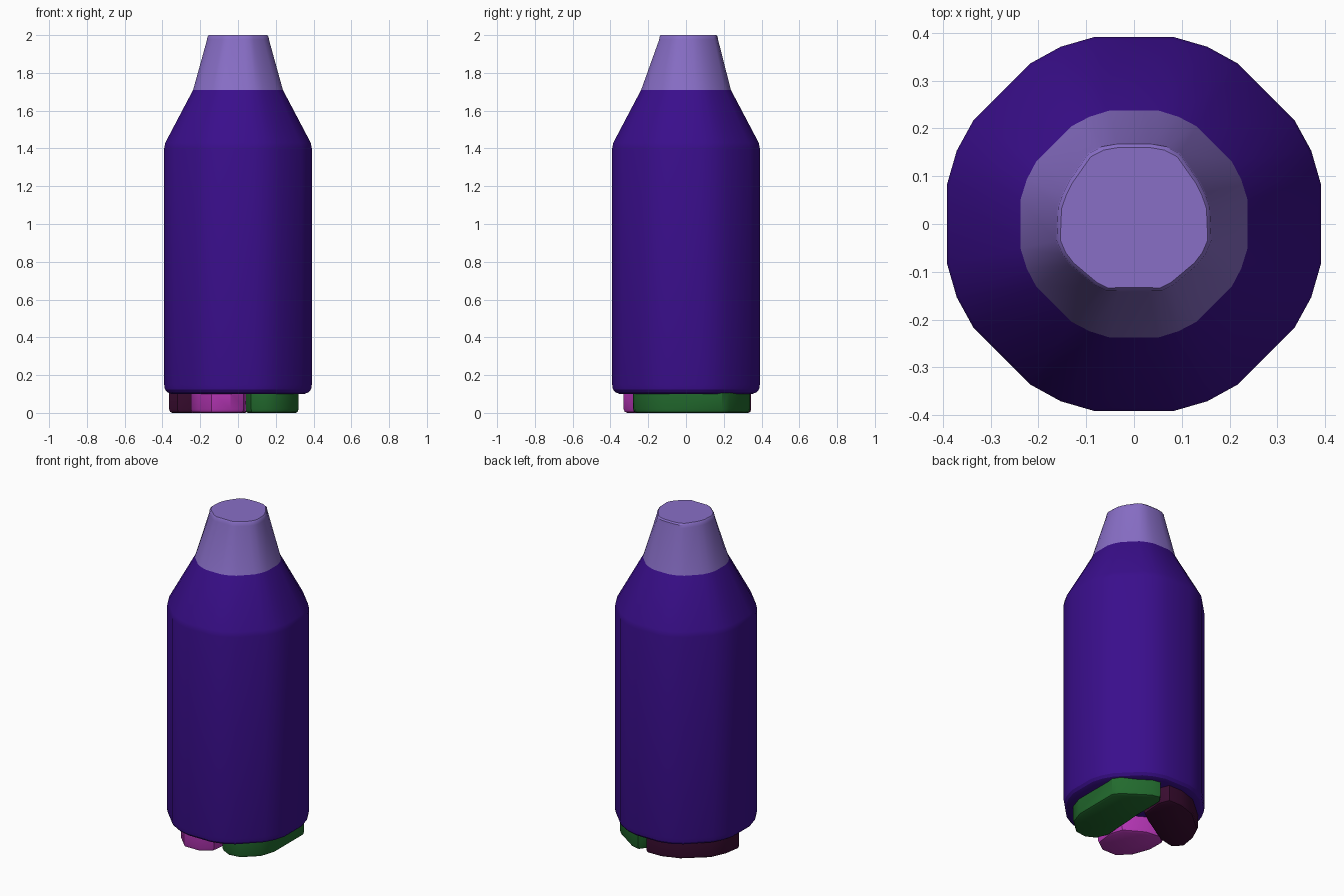
import bpy, bmesh, math
from mathutils import Vector

cube = bpy.data.objects.get("Cube")
if cube:
    bpy.data.objects.remove(cube, do_unlink=True)


def material(name, rgb):
    m = bpy.data.materials.new(name)
    m.use_nodes = True
    m.diffuse_color = (*rgb, 1)
    bsdf = m.node_tree.nodes["Principled BSDF"]
    bsdf.inputs["Base Color"].default_value = (*rgb, 1)
    bsdf.inputs["Roughness"].default_value = 0.6
    return m


INDIGO = material("indigo", (0.042, 0.0044, 0.262))
LAVENDER = material("lavender", (0.246, 0.156, 0.565))
GREEN = material("green", (0.016, 0.145, 0.027))
MAGENTA = material("magenta", (0.485, 0.038, 0.485))
PLUM = material("dark plum", (0.045, 0.004, 0.032))


def loft(name, rings, mat, angle=25):
    """Skin a stack of equal-length rings and close both ends."""
    bm = bmesh.new()
    loops = [[bm.verts.new(p) for p in ring] for ring in rings]
    n = len(loops[0])
    for a, b in zip(loops, loops[1:]):
        for i in range(n):
            j = (i + 1) % n
            bm.faces.new((a[i], a[j], b[j], b[i]))
    bm.faces.new(loops[0][::-1])
    bm.faces.new(loops[-1])
    bmesh.ops.recalc_face_normals(bm, faces=bm.faces)
    me = bpy.data.meshes.new(name)
    bm.to_mesh(me)
    bm.free()
    me.materials.append(mat)
    ob = bpy.data.objects.new(name, me)
    bpy.context.collection.objects.link(ob)
    bpy.ops.object.select_all(action='DESELECT')
    ob.select_set(True)
    bpy.context.view_layer.objects.active = ob
    bpy.ops.object.shade_smooth_by_angle(angle=math.radians(angle))
    return ob


# Cross-section: an octagon whose corners are rounded in two steps
section = []
for k in range(8):
    for deg, r in ((-12.2, 0.4), (12.2, 0.4), (22.5, 0.4015)):
        a = math.radians(45 * k + deg)
        section.append(Vector((r * math.cos(a), r * math.sin(a), 0)))


def scaled(s, z):
    return [(p.x * s, p.y * s, z) for p in section]


def circle(r, z):
    return [(*(p.normalized() * r).xy, z) for p in section]


# Body: chamfered base, straight wall, tapered shoulder
loft("body", [scaled(0.90, 0.10), scaled(0.96, 0.11), scaled(0.99, 0.125),
              scaled(1, 0.15), scaled(1, 1.40), scaled(0.985, 1.43),
              circle(0.243, 1.71)], INDIGO)

# Tip: uneven cone, flattened towards the front; radii run from front to back
tip_radii = [0.145, 0.154, 0.154, 0.160, 0.165, 0.168,
             0.165, 0.164, 0.165, 0.178, 0.178, 0.174]


def tip_ring(s, z):
    ring = []
    for p in section:
        # rank of this direction within its mirrored half
        rank = sum(q.y < p.y - 1e-4 for q in section if q.x > 0)
        d = p.normalized() * tip_radii[min(rank, 11)] * s
        ring.append((d.x, d.y, z))
    return ring


loft("tip", [circle(0.243, 1.71), tip_ring(1.0, 1.975),
             tip_ring(0.985, 1.992), tip_ring(0.94, 2.0)], LAVENDER, 35)


# Feet: three rounded pads under the base
def foot(name, outline, mat):
    c = sum((Vector(p) for p in outline), Vector((0, 0))) / len(outline)

    def ring(inset, z):
        pts = []
        for p in outline:
            d = Vector(p) - c
            q = c + d * (1 - inset / d.length)
            pts.append((q.x, q.y, z))
        return pts
    loft(name, [ring(0.02, 0), ring(0.006, 0.006), ring(0, 0.02),
                ring(0, 0.115)], mat, 35)


foot("left_foot", [(0.04, -0.18), (0.07, -0.25), (0.13, -0.28), (0.20, -0.27),
                   (0.29, -0.19), (0.32, -0.10), (0.32, 0.19), (0.29, 0.23),
                   (0.14, 0.33), (0.09, 0.34), (0.06, 0.30), (0.055, 0.10)], GREEN)
foot("right_front_foot", [(-0.25, -0.15), (-0.25, -0.05), (-0.20, 0.0),
                          (-0.10, -0.01), (0.02, -0.08), (0.045, -0.16),
                          (0.03, -0.28), (-0.04, -0.33), (-0.14, -0.33),
                          (-0.21, -0.26)], MAGENTA)
foot("right_back_foot", [(-0.365, 0.0), (-0.35, 0.10), (-0.31, 0.19),
                         (-0.17, 0.31), (-0.06, 0.345), (0.03, 0.345),
                         (0.055, 0.28), (0.045, 0.14), (-0.02, 0.09),
                         (-0.22, -0.03), (-0.32, -0.05)], PLUM)
